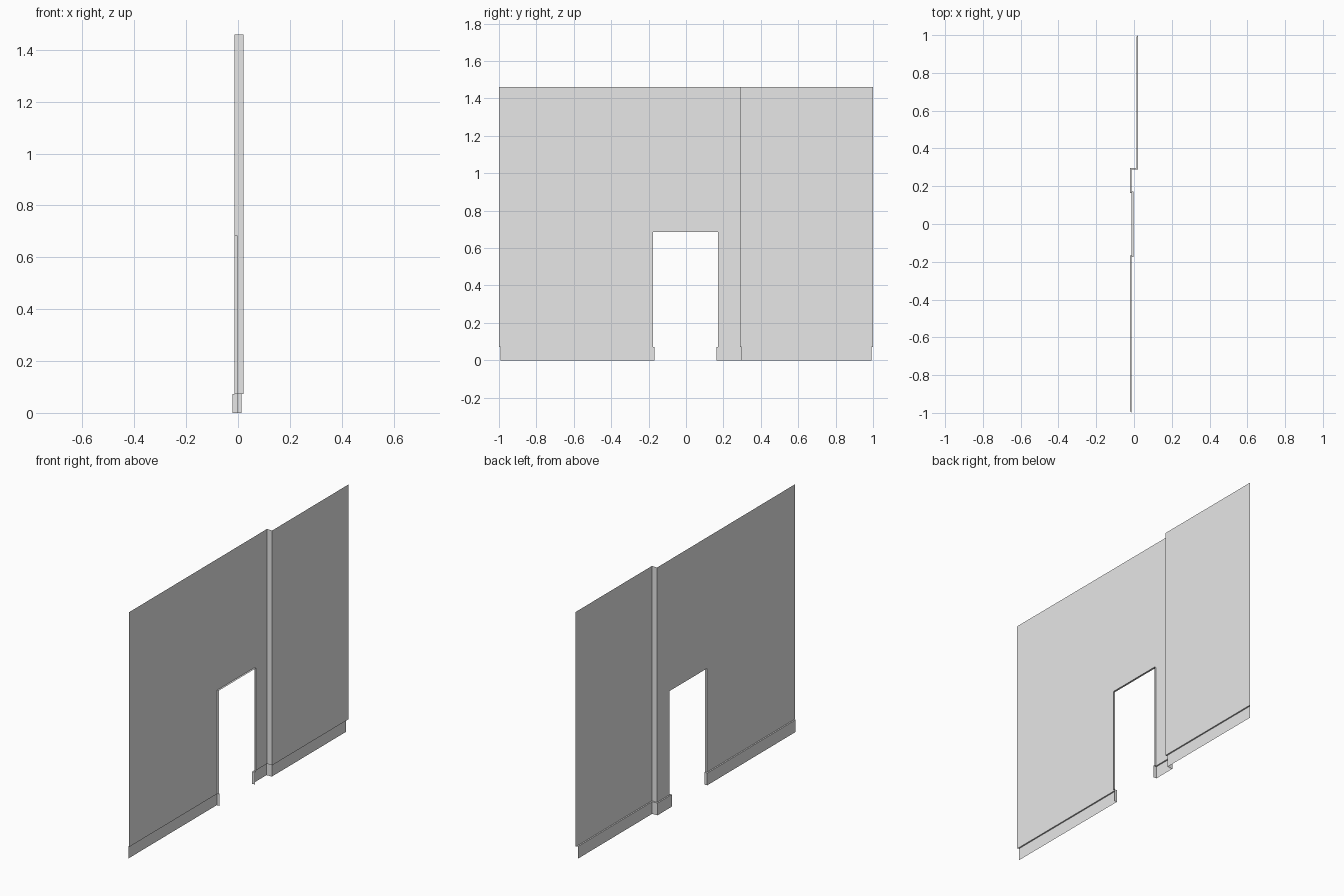
import bpy
import bmesh

if "Cube" in bpy.data.objects:
    bpy.data.objects.remove(bpy.data.objects["Cube"])

# Main levels
BASE_TOP, DOOR_TOP, TOP = 0.072, 0.685, 1.46
# Depths (room lies on the -x side): projecting wall, recessed wall, jamb back
NEAR, FAR, JAMB = -0.013, 0.021, -0.002
LIP = 0.008                      # how far the skirting stands proud
STEP, DOOR_R, DOOR_L = 0.289, 0.171, -0.176

paint = bpy.data.materials.new("pale_grey_paint")
paint.diffuse_color = (0.8, 0.8, 0.8, 1)
paint.use_nodes = True
paint.node_tree.nodes["Principled BSDF"].inputs["Base Color"].default_value = paint.diffuse_color


def ring(path, z):
    return [(x, y, z) for x, y in path]


def build(name, strips):
    """Each strip is a list of matching point rows joined by quads."""
    bm = bmesh.new()
    for rows in strips:
        vs = [[bm.verts.new(p) for p in row] for row in rows]
        for lo, hi in zip(vs, vs[1:]):
            for i in range(len(lo) - 1):
                bm.faces.new((lo[i], lo[i + 1], hi[i + 1], hi[i]))
    bmesh.ops.remove_doubles(bm, verts=bm.verts, dist=1e-5)
    mesh = bpy.data.meshes.new(name)
    bm.to_mesh(mesh)
    bm.free()
    mesh.materials.append(paint)
    obj = bpy.data.objects.new(name, mesh)
    bpy.context.collection.objects.link(obj)


# Plan paths, running from +y to -y so faces look into the room
right = [(FAR, 1), (FAR, STEP), (NEAR, STEP), (NEAR, DOOR_R), (JAMB, DOOR_R)]
left = [(JAMB, DOOR_L), (NEAR, DOOR_L), (NEAR, -1)]
header = right[:4] + left[1:]

# Wall sheet with corner step, door jambs and door soffit
soffit = [[(x, DOOR_R, DOOR_TOP), (x, DOOR_L, DOOR_TOP)] for x in (JAMB, NEAR)]
build("wall", [
    [ring(right, BASE_TOP), ring(right, DOOR_TOP)],
    [ring(left, BASE_TOP), ring(left, DOOR_TOP)],
    [ring(header, DOOR_TOP), ring(header, TOP)],
    soffit,
])

# Skirting board wrapping the step and the jambs, with its top ledge
right_out = [(FAR - LIP, 1 - LIP), (FAR - LIP, STEP + LIP), (NEAR - LIP, STEP + LIP),
             (NEAR - LIP, DOOR_R - LIP), (JAMB, DOOR_R - LIP)]
left_out = [(JAMB, DOOR_L + LIP), (NEAR - LIP, DOOR_L + LIP), (NEAR - LIP, -1 + LIP)]
build("skirting_board", [
    [ring(out, 0), ring(out, BASE_TOP), ring(wall, BASE_TOP)]
    for out, wall in ((right_out, right), (left_out, left))
])
